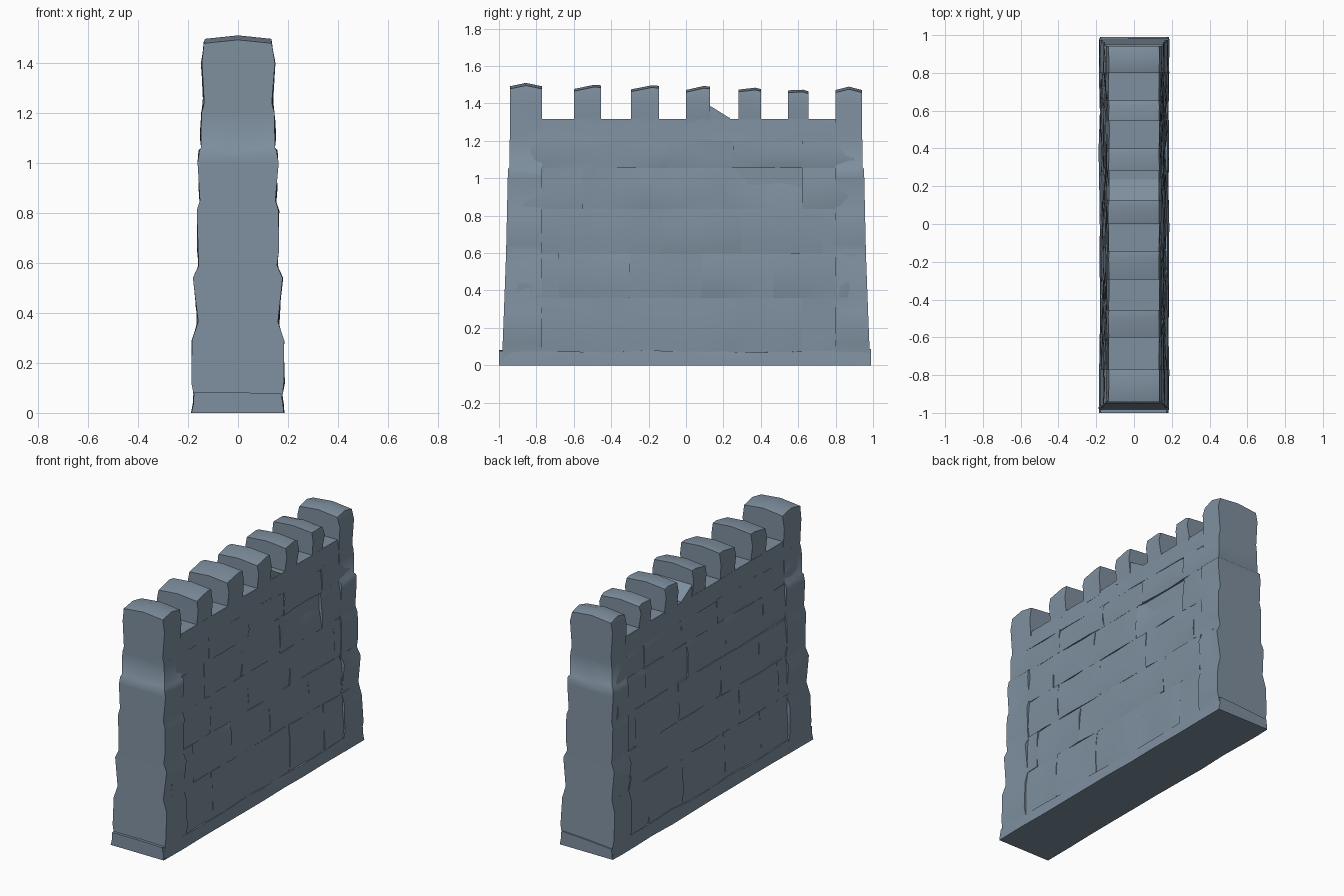
import bpy, bmesh, math, random

if "Cube" in bpy.data.objects:
    bpy.data.objects.remove(bpy.data.objects["Cube"])

random.seed(7)
stone = bpy.data.materials.new("slate stone")
stone.diffuse_color = (0.21, 0.275, 0.345, 1)
stone.use_nodes = True
stone.node_tree.nodes["Principled BSDF"].inputs["Base Color"].default_value = stone.diffuse_color


def block(bm, ys, zs, half, jit=0.0, y_fn=None, z_fn=None):
    """Boxy stone on a lattice: 3 columns in x, given rows in y and z."""
    xs = (-1, 0, 1)
    n = (3, len(ys), len(zs))
    verts = {}

    def vert(i, j, k):
        if (i, j, k) not in verts:
            x, y, z = xs[i], ys[j], zs[k]
            h = half(y, z, x) + random.uniform(-jit, jit)
            if z_fn and k == n[2] - 1:
                z = z_fn(x, y)
            if y_fn:
                y = y_fn(j, zs[k])
            verts[i, j, k] = bm.verts.new((x * h, y, z))
        return verts[i, j, k]

    for axis in range(3):
        a, b = (axis + 1) % 3, (axis + 2) % 3
        for side in (0, n[axis] - 1):
            for p in range(n[a] - 1):
                for q in range(n[b] - 1):
                    quad = []
                    for dp, dq in ((0, 0), (1, 0), (1, 1), (0, 1)):
                        c = [0, 0, 0]
                        c[axis], c[a], c[b] = side, p + dp, q + dq
                        quad.append(vert(*c))
                    bm.faces.new(quad if side else quad[::-1])


def finish(bm, name, angle=50):
    bmesh.ops.recalc_face_normals(bm, faces=bm.faces)
    me = bpy.data.meshes.new(name)
    bm.to_mesh(me)
    bm.free()
    me.materials.append(stone)
    me.shade_smooth()
    me.set_sharp_from_angle(angle=math.radians(angle))
    ob = bpy.data.objects.new(name, me)
    bpy.context.collection.objects.link(ob)


def lerp(pts, z):
    for (z0, a), (z1, b) in zip(pts, pts[1:]):
        if z <= z1:
            return a + (b - a) * (z - z0) / (z1 - z0)
    return pts[-1][1]


# Solid core behind the stones
bm = bmesh.new()
block(bm, (-0.9, 0, 0.9), (0, 0.6, 1.3), lambda y, z, x: 0.155 - 0.025 * z)
finish(bm, "wall_core")

# Staggered courses of pillowed stones
bm = bmesh.new()
rows = [0.06, 0.36, 0.60, 0.835, 1.055, 1.21]
for r, (z0, z1) in enumerate(zip(rows, rows[1:])):
    edges = [-0.9]
    y = -0.9 + (0.22 if r % 2 else 0.4)
    while y < 0.8:
        edges.append(y)
        y += random.uniform(0.32, 0.44)
    edges.append(0.9)
    if r == 3:
        edges = [-0.9, -0.55, -0.18, 0.2, 0.62, 0.9]
    for y0, y1 in zip(edges, edges[1:]):
        sunken = r == 3 and y0 == 0.2

        def half(y, z, x, z0=z0, z1=z1, sunken=sunken):
            t = (z - z0) / (z1 - z0)
            h = 0.177 - 0.026 * z + 0.010 * math.sin(math.pi * min(1, t * 0.8 + 0.1)) - 0.010
            if sunken and x > 0 and t > 0.1 and y > 0.3:
                h -= 0.03 * t
            return h

        block(bm, [y0 + (y1 - y0) * t for t in (0, 0.33, 0.67, 1)],
              [z0 + (z1 - z0) * t for t in (0, 0.3, 0.7, 1)], half, 0.006)
finish(bm, "stone_courses")

# Walkway band under the battlements
bm = bmesh.new()
block(bm, [-0.85 + 0.17 * i for i in range(11)], (1.2, 1.25, 1.318),
      lambda y, z, x: 0.143 - 0.08 * (z - 1.2), 0.003)
finish(bm, "walkway_band")

# Plinth along the ground
bm = bmesh.new()
block(bm, [-1 + 0.199 * i for i in range(11)], (0, 0.035, 0.075),
      lambda y, z, x: 0.184 - 0.12 * z, 0.004,
      z_fn=lambda x, y: 0.075 + random.uniform(-0.012, 0.012))
finish(bm, "plinth")

# Tapered end pillars, topped by a low ridge
profile = [(0, 0.184), (0.06, 0.175), (0.12, 0.186), (0.29, 0.183), (0.365, 0.160),
           (0.54, 0.178), (0.59, 0.155), (0.65, 0.162), (0.81, 0.163), (0.85, 0.150),
           (1.0, 0.160), (1.05, 0.156), (1.06, 0.147), (1.2, 0.145), (1.24, 0.138),
           (1.4, 0.147), (1.48, 0.134)]
outer = [(0, 0.985), (0.3, 0.973), (0.6, 0.962), (1.05, 0.952), (1.06, 0.943), (1.5, 0.941)]
for name, s, inner, top in (("front_pillar", -1, 0.77, 1.478), ("back_pillar", 1, 0.80, 1.458)):
    bm = bmesh.new()
    ys = (s * inner, s * (inner + 0.06), s * 0.94)

    def y_fn(j, z, s=s, inner=inner):
        o = lerp(outer, z)
        return s * (inner, (inner + o) / 2, o)[j]

    block(bm, ys, [p[0] for p in profile], lambda y, z, x: lerp(profile, z), 0.003, y_fn,
          lambda x, y, m=ys[1], top=top: top + (0.018 if y == m else 0) + (0.014 if x == 0 else 0))
    finish(bm, name)

# Merlons: y range, then top height on each side
bm = bmesh.new()
for y0, y1, h0, h1 in ((-0.60, -0.455, 1.465, 1.485), (-0.295, -0.145, 1.463, 1.482),
                       (0.0, 0.127, 1.46, 1.478), (0.28, 0.40, 1.462, 1.465),
                       (0.545, 0.655, 1.458, 1.452)):
    ym = y0 + (y1 - y0) * 0.75

    def top(x, y, a=y0, b=y1, h0=h0, h1=h1, ym=ym):
        h = h0 + (h1 - h0) * (y - a) / (b - a)
        return h + (0.012 if x == 0 else 0) + (0.008 if y == ym else 0)

    block(bm, (y0, ym, y1), (1.29, 1.33, 1.41, 1.46),
          lambda y, z, x: 0.143 if 1.36 < z < 1.43 else 0.134, 0.003, z_fn=top)
finish(bm, "merlons")

# Broken stone sloping down from the middle merlon
bm = bmesh.new()
block(bm, (0.1, 0.17, 0.235), (1.29, 1.38), lambda y, z, x: 0.132,
      z_fn=lambda x, y: 1.405 - (y - 0.1) * 0.62)
finish(bm, "broken_merlon_stone")
